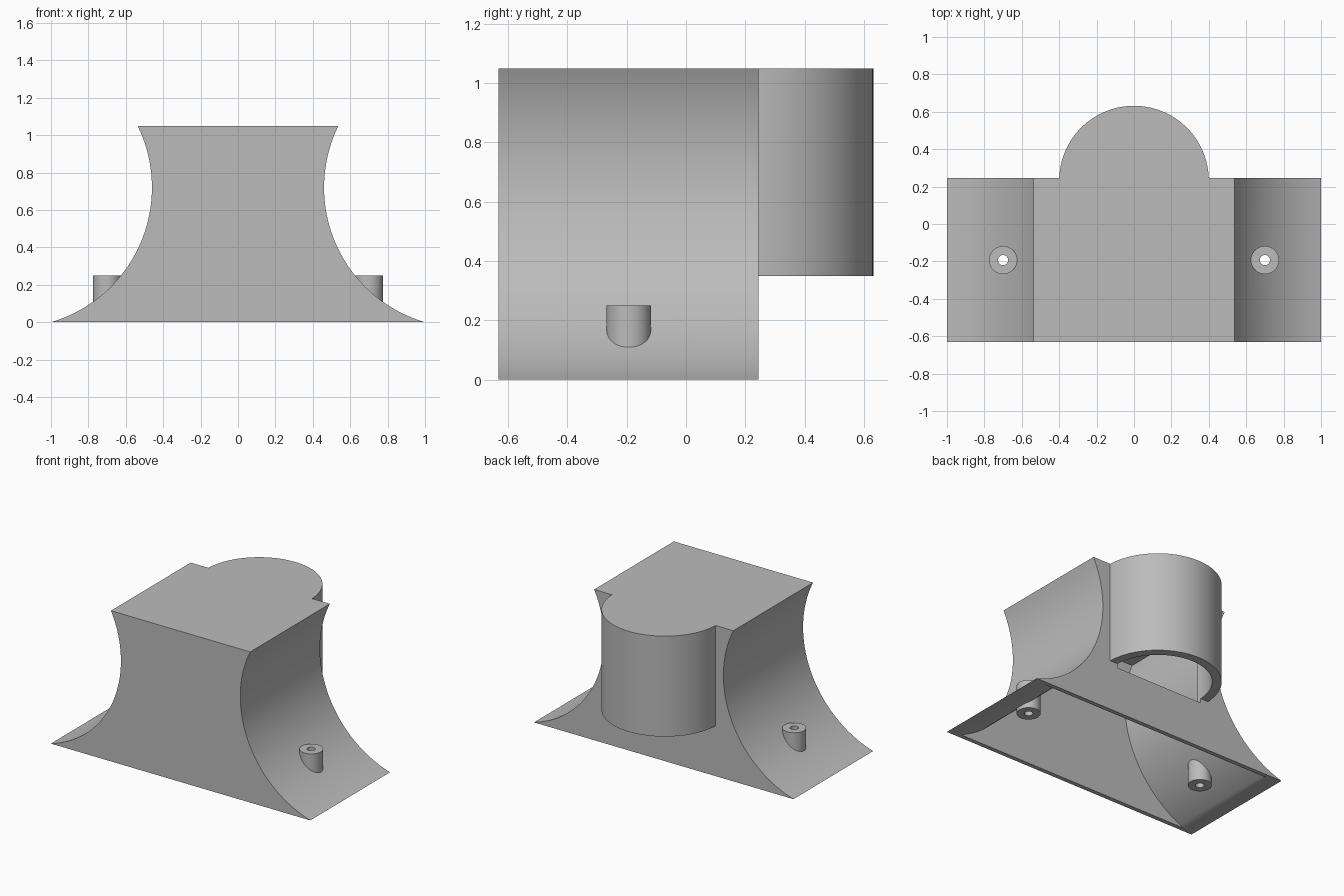
import bpy, bmesh, math
from mathutils import Vector

if "Cube" in bpy.data.objects:
    bpy.data.objects.remove(bpy.data.objects["Cube"])

WALL, HEIGHT = 0.03, 1.05
FRONT, BACK = -0.632, 0.245
ARC_X, ARC_Z, ARC_R = 1.21, 0.72, 0.75   # circle that scoops each flank
TOWER_Y, TOWER_R, BORE_R = 0.232, 0.4, 0.34

grey = bpy.data.materials.new("plain_grey")
grey.use_nodes = True
colour = (0.5, 0.5, 0.5, 1)
grey.diffuse_color = colour
grey.node_tree.nodes["Principled BSDF"].inputs["Base Color"].default_value = colour


def prism(name, points, sweep):
    """Extrude a closed 3D outline along a vector."""
    bm = bmesh.new()
    face = bm.faces.new([bm.verts.new(p) for p in points])
    grown = bmesh.ops.extrude_face_region(bm, geom=[face])["geom"]
    verts = [g for g in grown if isinstance(g, bmesh.types.BMVert)]
    bmesh.ops.translate(bm, verts=verts, vec=Vector(sweep))
    bmesh.ops.recalc_face_normals(bm, faces=bm.faces)
    mesh = bpy.data.meshes.new(name)
    bm.to_mesh(mesh)
    bm.free()
    mesh.materials.append(grey)
    ob = bpy.data.objects.new(name, mesh)
    bpy.context.collection.objects.link(ob)
    return ob


def combine(target, other, operation):
    """Apply a boolean and drop the helper object."""
    mod = target.modifiers.new(operation, "BOOLEAN")
    mod.operation, mod.object, mod.solver = operation, other, "EXACT"
    bpy.context.view_layer.objects.active = target
    bpy.ops.object.modifier_apply(modifier=mod.name)
    bpy.data.objects.remove(other)


def flared(name, radius, top, foot, y0, y1):
    """Body section with concave flanks, swept from front to back."""
    steps = 40
    side = []
    for i in range(steps + 1):
        a0, a1 = math.asin(-ARC_Z / radius), math.asin((top - ARC_Z) / radius)
        a = a0 + (a1 - a0) * i / steps
        side.append((ARC_X - radius * math.cos(a), ARC_Z + radius * math.sin(a)))
    if foot < 0:
        side.insert(0, (side[0][0], foot))
    outline = side + [(-x, z) for x, z in reversed(side)]
    return prism(name, [(x, y0, z) for x, z in outline], (0, y1 - y0, 0))


def half_round(name, radius, y0, z0, z1):
    """Half cylinder facing the back, with a flat side at y0."""
    arc = [(radius * math.cos(math.pi * i / 48), TOWER_Y + radius * math.sin(math.pi * i / 48))
           for i in range(49)]
    arc = [p for p in arc if p[1] > BACK]
    outline = [(radius, y0), (radius, BACK)] + arc + [(-radius, BACK), (-radius, y0)]
    return prism(name, [(x, y, z0) for x, y in outline], (0, 0, z1 - z0))


def rod(name, x, y, radius, z0, z1):
    ring = [(x + radius * math.cos(math.tau * i / 40), y + radius * math.sin(math.tau * i / 40), z0)
            for i in range(40)]
    return prism(name, ring, (0, 0, z1 - z0))


# Outer body with the rounded tower on the back
body = flared("hollow_body", ARC_R, HEIGHT, 0, FRONT, BACK)
combine(body, half_round("tower", TOWER_R, BACK - WALL / 2, 0.35, HEIGHT), "UNION")

# Hollow body, open underneath
combine(body, flared("cavity", ARC_R + WALL, HEIGHT - WALL, -0.1, FRONT + WALL, BACK - WALL), "DIFFERENCE")

# Tower bore, and the opening that joins it to the body
combine(body, half_round("bore", BORE_R, BACK - WALL * 2, 0.32, HEIGHT - WALL), "DIFFERENCE")

# Screw posts through the flanks, with pilot holes
for x in (-0.7, 0.7):
    combine(body, rod("screw_post", x, -0.193, 0.075, 0.05, 0.25), "UNION")
    combine(body, rod("pilot_hole", x, -0.193, 0.027, -0.1, 0.4), "DIFFERENCE")

bpy.ops.object.select_all(action="DESELECT")
body.select_set(True)
bpy.context.view_layer.objects.active = body
bpy.ops.object.shade_smooth_by_angle(angle=math.radians(30))
